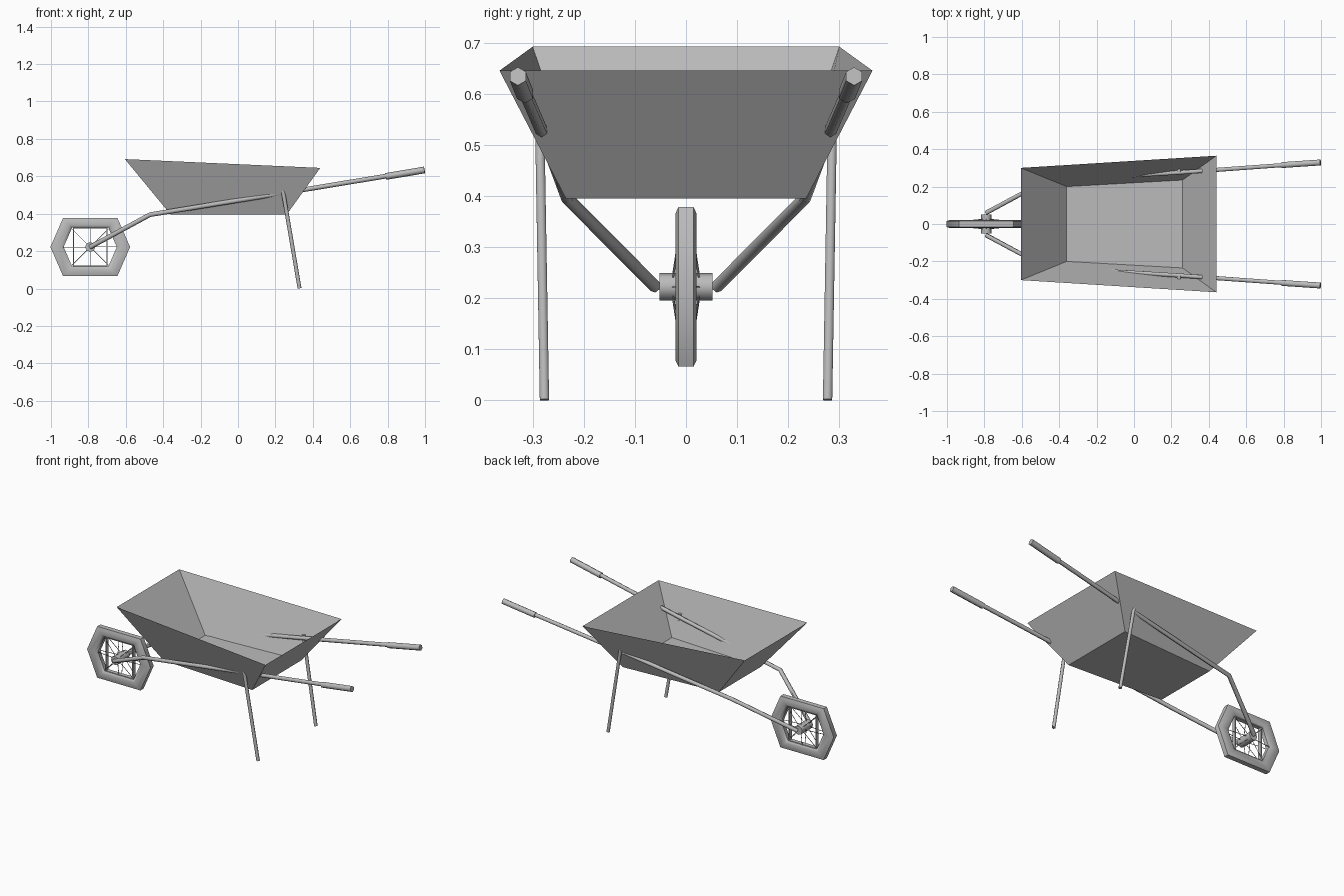
import bpy, bmesh, math
from mathutils import Vector

if "Cube" in bpy.data.objects:
    bpy.data.objects.remove(bpy.data.objects["Cube"])

grey = bpy.data.materials.new("metal grey")
grey.diffuse_color = (0.5, 0.5, 0.5, 1)
grey.use_nodes = True
grey.node_tree.nodes["Principled BSDF"].inputs["Base Color"].default_value = grey.diffuse_color


def make(name, bm, smooth=False):
    me = bpy.data.meshes.new(name)
    bmesh.ops.recalc_face_normals(bm, faces=bm.faces)
    bm.to_mesh(me)
    bm.free()
    ob = bpy.data.objects.new(name, me)
    bpy.context.collection.objects.link(ob)
    me.materials.append(grey)
    if smooth:
        bpy.ops.object.select_all(action='DESELECT')
        bpy.context.view_layer.objects.active = ob
        ob.select_set(True)
        bpy.ops.object.shade_smooth_by_angle(angle=math.radians(61))
    return ob


def tube(bm, path, r, n=6):
    """Sweep an n-gon along a path and cap both ends."""
    pts = [Vector(p) for p in path]
    rings = []
    for i, p in enumerate(pts):
        d = (pts[min(i + 1, len(pts) - 1)] - pts[max(i - 1, 0)]).normalized()
        ref = Vector((0, 1, 0)) if abs(d.y) < 0.9 else Vector((0, 0, 1))
        u = d.cross(ref).normalized()
        v = d.cross(u)
        rings.append([bm.verts.new(p + r * (math.cos(a) * u + math.sin(a) * v))
                      for a in (math.tau * k / n for k in range(n))])
    for a, b in zip(rings, rings[1:]):
        for k in range(n):
            bm.faces.new((a[k], a[(k + 1) % n], b[(k + 1) % n], b[k]))
    bm.faces.new(rings[0])
    bm.faces.new(rings[-1])


def ring(bm, angles, section, c):
    """Closed wheel ring: section holds (radius, y) points."""
    loops = [[bm.verts.new((c.x + r * math.cos(a), y, c.z + r * math.sin(a)))
              for r, y in section] for a in map(math.radians, angles)]
    m, n = len(loops), len(section)
    for i in range(m):
        a, b = loops[i], loops[(i + 1) % m]
        for k in range(n):
            bm.faces.new((a[k], a[(k + 1) % n], b[(k + 1) % n], b[k]))


# Open sheet-metal tray
bm = bmesh.new()
rim = [(-.605, -.30, .692), (.44, -.365, .645), (.44, .365, .645), (-.605, .30, .692)]
base = [(-.36, -.20, .395), (.26, -.235, .395), (.26, .235, .395), (-.36, .20, .395)]
top = [bm.verts.new(p) for p in rim]
bot = [bm.verts.new(p) for p in base]
for k in range(4):
    j = (k + 1) % 4
    bm.faces.new((bot[k], bot[j], top[j], top[k]))
bm.faces.new(bot)
make("tray", bm)

# Thin plate lying on the tray floor
bm = bmesh.new()
bm.faces.new([bm.verts.new(p) for p in ((-.33, -.19, .398), (.235, -.18, .398),
                                        (.235, .21, .398), (-.33, .20, .398))])
make("floor_plate", bm)

# Frame rails, grips and legs on both sides
for side, s in (("left", 1), ("right", -1)):
    bm = bmesh.new()
    tube(bm, [(-.79, s * .06, .222), (-.47, s * .232, .395),
              (.24, s * .275, .51), (.98, s * .328, .632)], .0125)
    make("frame_rail_" + side, bm, True)
    bm = bmesh.new()
    tube(bm, [(.79, s * .315, .599), (.997, s * .329, .634)], .018)
    make("grip_" + side, bm, True)
    bm = bmesh.new()
    tube(bm, [(.24, s * .286, .525), (.329, s * .277, .001)], .0105)
    make("leg_" + side, bm, True)

# Wheel: low-poly tyre, rim, hub and spokes
c = Vector((-.79, 0, .222))
bm = bmesh.new()
ring(bm, (0, 47, 133, 180, 227, 313),
     [(.213, -.015), (.213, .015), (.195, .021), (.16, .021),
      (.142, .012), (.142, -.012), (.16, -.021), (.195, -.021)], c)
make("tyre", bm, True)

bm = bmesh.new()
ring(bm, (49, 131, 229, 311),
     [(.142, -.012), (.142, .012), (.132, .012), (.132, -.012)], c)
make("wheel_rim", bm)

bm = bmesh.new()
tube(bm, [(c.x, -.052, c.z), (c.x, .052, c.z)], .027, 8)
make("hub", bm, True)

bm = bmesh.new()
for k in range(8):
    a = math.tau * k / 8
    d = Vector((math.cos(a), 0, math.sin(a)))
    reach = .145 if k % 4 == 0 else (.105 if k % 2 == 0 else .137)
    for y in (-.026, .026):
        tube(bm, [c + d * .02 + Vector((0, y, 0)),
                  c + d * reach + Vector((0, y * .5, 0))], .002, 3)
make("spokes", bm)
